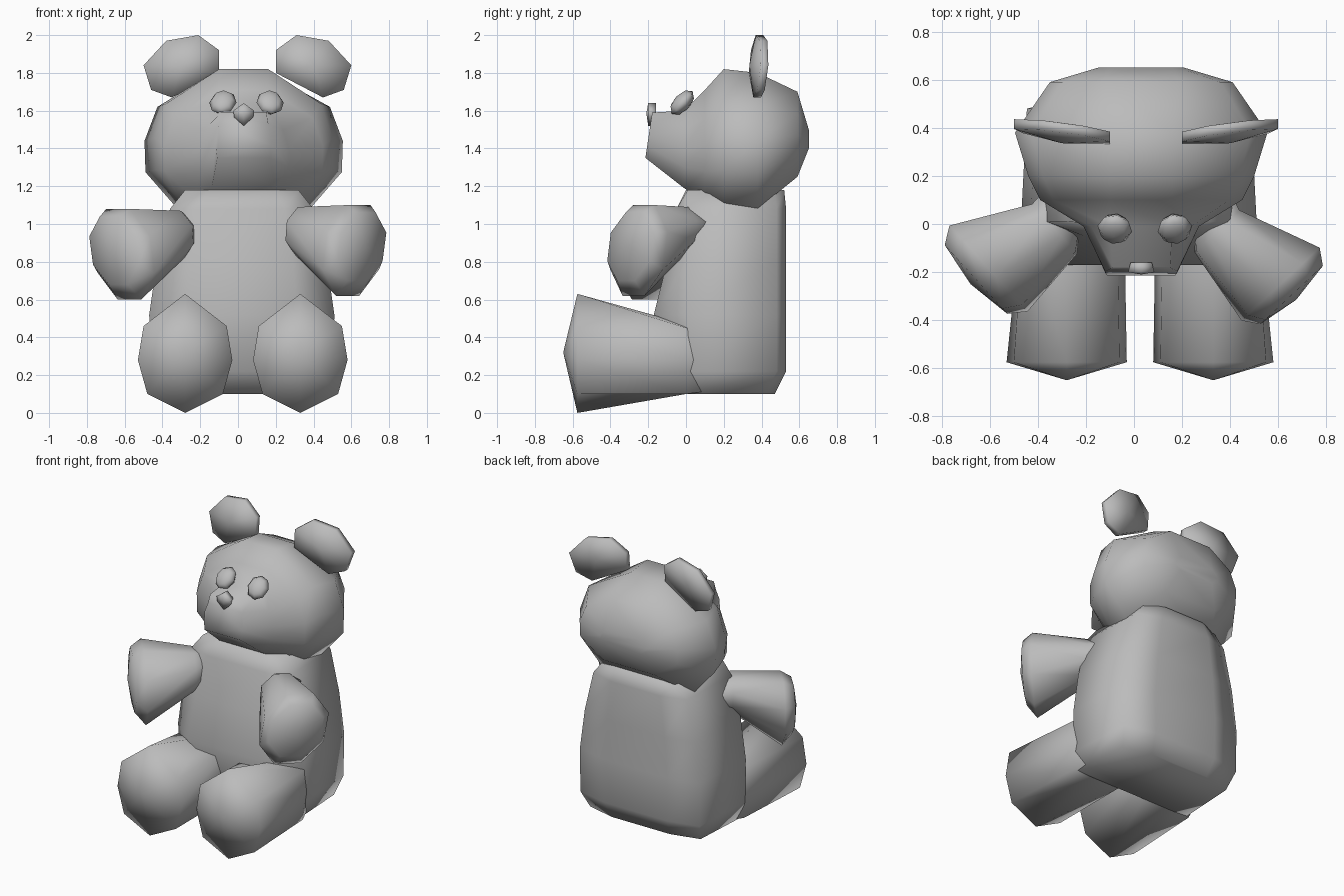
import bpy, bmesh, math
from mathutils import Vector

cube = bpy.data.objects.get("Cube")
if cube:
    bpy.data.objects.remove(cube, do_unlink=True)

grey = bpy.data.materials.new("plain_grey")
grey.use_nodes = True
GREY = (0.5, 0.5, 0.5, 1)
grey.diffuse_color = GREY
grey.node_tree.nodes["Principled BSDF"].inputs["Base Color"].default_value = GREY


def finish(name, bm):
    bmesh.ops.recalc_face_normals(bm, faces=bm.faces)
    me = bpy.data.meshes.new(name)
    bm.to_mesh(me)
    bm.free()
    me.materials.append(grey)
    for p in me.polygons:
        p.use_smooth = True
    me.set_sharp_from_angle(angle=math.radians(100))
    ob = bpy.data.objects.new(name, me)
    bpy.context.collection.objects.link(ob)
    return ob


def loft(name, rings):
    """Skin a list of point rings; a ring of one point closes as a fan."""
    bm = bmesh.new()
    vs = [[bm.verts.new(p) for p in r] for r in rings]
    for a, b in zip(vs, vs[1:]):
        n = max(len(a), len(b))
        for i in range(n):
            j = (i + 1) % n
            if len(a) == 1:
                bm.faces.new((a[0], b[j], b[i]))
            elif len(b) == 1:
                bm.faces.new((a[i], a[j], b[0]))
            else:
                bm.faces.new((a[i], a[j], b[j], b[i]))
    for r in (vs[0], vs[-1]):
        if len(r) > 2:
            bm.faces.new(r)
    return finish(name, bm)


MID = 0.03  # symmetry line of the body


# Head: ten-sided rings from the back of the skull to the snout
def head_ring(y, top, bottom, w, top_w, bottom_w, slant=0):
    h = top - bottom
    half = [(top_w, top), (w * 0.87, top - h * 0.25),
            (w, bottom + h * 0.5), (w * 0.99, bottom + h * 0.27), (bottom_w, bottom)]
    pts = half + [(-x, z) for x, z in reversed(half)]
    return [(MID + x, y + slant * (z - bottom), z) for x, z in pts]


loft("head", [
    head_ring(0.65, 1.50, 1.40, 0.18, 0.13, 0.13),
    head_ring(0.59, 1.70, 1.25, 0.38, 0.16, 0.20),
    head_ring(0.38, 1.80, 1.08, 0.525, 0.13, 0.35),
    head_ring(0.20, 1.82, 1.09, 0.47, 0.13, 0.32),
    head_ring(0.10, 1.71, 1.12, 0.42, 0.13, 0.25),
    head_ring(-0.01, 1.60, 1.19, 0.24, 0.13, 0.17),
    head_ring(-0.215, 1.59, 1.35, 0.15, 0.12, 0.14, 0.15),
])


# Torso: rings from the seat to the neck, squared sides and a rounded belly
def torso_ring(z, w, front, back, front_w=0.6):
    half = [(w * front_w, front), (w, 0.01), (w * 0.95, back - 0.05), (w * 0.5, back)]
    pts = half + [(-x, y) for x, y in reversed(half)]
    return [(MID - 0.01 + x, y, z) for x, y in pts]


loft("torso", [
    torso_ring(0.10, 0.45, 0.0, 0.47, 0.8),
    torso_ring(0.22, 0.485, -0.10, 0.53),
    torso_ring(0.52, 0.49, -0.17, 0.53),
    torso_ring(0.80, 0.45, -0.10, 0.53),
    torso_ring(1.08, 0.38, -0.05, 0.53),
    torso_ring(1.18, 0.30, 0.0, 0.52),
])

# Legs with domed soles, and ears
FOOT = [(0, 0.63), (0.22, 0.46), (0.25, 0.28), (0.2, 0.1),
        (0, 0), (-0.2, 0.1), (-0.25, 0.28), (-0.22, 0.46)]
HIP = [(0, 0.47), (0.18, 0.45), (0.19, 0.28), (0.17, 0.1),
       (0, 0.1), (-0.2, 0.1), (-0.24, 0.28), (-0.21, 0.45)]
EAR = [(0.15, 1.80), (0.15, 1.92), (0.26, 2.0), (0.43, 1.97),
       (0.55, 1.84), (0.51, 1.71), (0.40, 1.67)]

for s, side in ((1, "left"), (-1, "right")):
    def leg_x(x):
        return 0.025 + s * (0.305 + x)

    loft(side + "_leg", [
        [(leg_x(0), -0.65, 0.32)],
        [(leg_x(x), -0.575, z) for x, z in FOOT],
        [(leg_x(x), 0.0, z) for x, z in HIP],
        [(leg_x(x * 0.7 - 0.06), 0.3, z * 0.8 + 0.06) for x, z in HIP],
    ])

    def ear_point(x, z, off):
        y = 0.385 + 0.15 * (x - 0.35) + 0.1 * (z - 1.83)
        return (0.05 + s * x, y + off, z)

    loft(side + "_ear", [
        [ear_point(0.35, 1.84, -0.05)],
        [ear_point(x, z, -0.02) for x, z in EAR],
        [ear_point(x, z, 0.02) for x, z in EAR],
        [ear_point(0.35, 1.84, 0.035)],
    ])

    # Eyes: flattened beads lying on the brow slope
    bm = bmesh.new()
    bmesh.ops.create_uvsphere(bm, u_segments=8, v_segments=4, radius=1)
    eye = finish(side + "_eye", bm)
    eye.scale = (0.073, 0.082, 0.045)
    eye.rotation_euler = (math.radians(47), 0, s * math.radians(10))
    eye.location = (0.045 + s * 0.125, -0.02, 1.643)


# Arms: flared octagon from the shoulder to the rounded paw
def arm_ring(centre, across, low, high, lean):
    pts = []
    for i in range(8):
        a = math.radians(22.5 + 45 * i)
        u, v = math.cos(a) / 0.924, math.sin(a) / 0.924
        p = Vector(centre) + Vector(across) * (u + v * lean)
        pts.append((p.x, p.y, (low + high) / 2 + v * (high - low) / 2))
    return pts


def arm(name, inner, shoulder, paw, across, tip, lift):
    side = Vector(across)
    paw, tip = Vector(paw), Vector(tip)
    loft(name, [
        arm_ring(inner, side * 0.4, 0.88 + lift, 1.03 + lift, 0),
        arm_ring(shoulder, side * 0.6, 0.82 + lift, 1.07 + lift, 0.1),
        arm_ring(paw, side, 0.60 + lift, 1.08 + lift, 0.2),
        arm_ring(paw.lerp(tip, 0.7), side * 0.8, 0.68 + lift, 1.04 + lift, 0.2),
        [tip + Vector((0, 0, 0.86 + lift))],
    ])


arm("right_arm", (-0.28, 0.11, 0), (-0.33, -0.02, 0), (-0.605, -0.185, 0),
    (-0.15, 0.165, 0), (-0.68, -0.25, 0), 0)
arm("left_arm", (0.32, 0.11, 0), (0.345, -0.03, 0), (0.61, -0.25, 0),
    (0.15, 0.14, 0), (0.675, -0.315, 0), 0.02)

# Nose: small shield pointing down
NOSE = [(0, 1.64), (0.055, 1.60), (0.05, 1.565), (0, 1.52), (-0.05, 1.565), (-0.055, 1.60)]
loft("nose", [
    [(MID, -0.21, 1.585)],
    [(MID + x, -0.2, z) for x, z in NOSE],
    [(MID + x * 0.8, -0.16, z) for x, z in NOSE],
])
